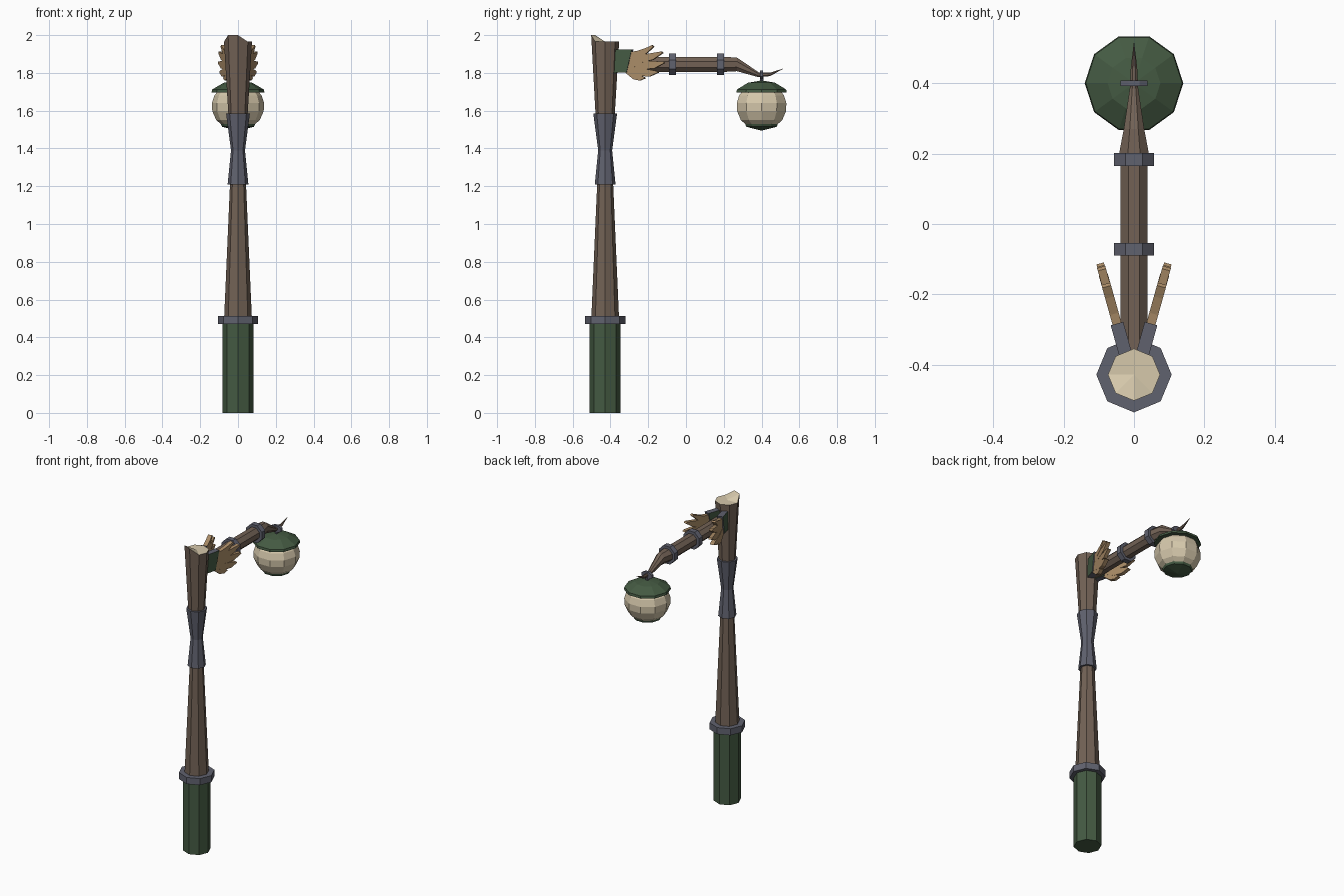
import bpy, bmesh
from math import sin, cos, pi, radians
from mathutils import Vector

if "Cube" in bpy.data.objects:
    bpy.data.objects.remove(bpy.data.objects["Cube"])


def material(name, rgb):
    m = bpy.data.materials.new(name)
    m.diffuse_color = (*rgb, 1)
    m.use_nodes = True
    m.node_tree.nodes["Principled BSDF"].inputs["Base Color"].default_value = m.diffuse_color
    return m


WOOD = material("brown wood", (0.168, 0.121, 0.091))
SLATE = material("slate metal", (0.118, 0.122, 0.158))
GREEN = material("dark green", (0.058, 0.102, 0.055))
CREAM = material("cream", (0.67, 0.58, 0.41))
TAN = material("tan feather", (0.40, 0.26, 0.135))


def finish(name, bm, mats, rule=None):
    """Turn a bmesh into an object; rule picks a material index per face."""
    bmesh.ops.recalc_face_normals(bm, faces=bm.faces)
    bm.normal_update()
    if rule:
        for f in bm.faces:
            f.material_index = rule(f)
    me = bpy.data.meshes.new(name)
    bm.to_mesh(me)
    bm.free()
    for m in mats:
        me.materials.append(m)
    ob = bpy.data.objects.new(name, me)
    bpy.context.collection.objects.link(ob)
    return ob


def loft(name, rings, mats, rule=None):
    """Skin successive rings; a one-point ring closes to a tip, others get caps."""
    bm = bmesh.new()
    vs = [[bm.verts.new(p) for p in r] for r in rings]
    for a, b in zip(vs, vs[1:]):
        n = max(len(a), len(b))
        for i in range(n):
            j = (i + 1) % n
            if len(b) == 1:
                bm.faces.new((a[i], a[j], b[0]))
            elif len(a) == 1:
                bm.faces.new((a[0], b[j], b[i]))
            else:
                bm.faces.new((a[i], a[j], b[j], b[i]))
    for r in (vs[0], vs[-1]):
        if len(r) > 2:
            bm.faces.new(r)
    return finish(name, bm, mats, rule)


def upright(profile, n, cy):
    """Horizontal rings from (radius, z) pairs."""
    return [[(0, cy, z)] if r == 0 else
            [(r * cos(2 * pi * i / n), cy + r * sin(2 * pi * i / n), z) for i in range(n)]
            for r, z in profile]


def along_y(profile, n=8):
    """Rings facing y from (y, z, half width, half height); flats face outward."""
    k = 1 / cos(pi / n)
    return [[(0, y, z)] if w == 0 else
            [(w * k * cos(2 * pi * (i + .5) / n), y, z + h * k * sin(2 * pi * (i + .5) / n))
             for i in range(n)] for y, z, w, h in profile]


PY, LY, AZ = -0.428, 0.40, 1.845   # post y, lantern y, arm height

# Post: green foot, collar, waisted wooden shaft, metal sleeve
loft("post_foot", upright([(.082, 0), (.082, .475)], 8, PY), [GREEN])
loft("foot_collar", upright([(.107, .47), (.107, .513)], 8, PY), [SLATE])
rings = upright([(.073, .51), (.042, 1.22), (.032, 1.39), (.051, 1.58),
                 (.074, 1.965), (0, 1.965)], 8, PY)
for i in (5, 6):                      # splintered corner of the cut end
    x, y, z = rings[4][i]
    rings[4][i] = (x, y, 2.0)
loft("post_shaft", rings, [WOOD, CREAM],
     lambda f: 1 if f.calc_center_median().z > 1.9 else 0)
loft("post_sleeve", upright([(.055, 1.21), (.037, 1.39), (.063, 1.585)], 8, PY), [SLATE])

# Arm with a tapered hooked end, and its two bands
loft("arm", along_y([(-.42, AZ, .039, .04), (.18, AZ, .039, .04)]), [WOOD])
loft("arm_hook", along_y([(.18, AZ, .046, .041), (.27, AZ, .029, .036),
                          (.385, 1.79, .012, .013), (.445, 1.792, .009, .009),
                          (.52, 1.825, 0, 0)]), [WOOD])
for i, y in enumerate((-.072, .183)):
    loft(f"arm_band_{i + 1}", along_y([(y - .018, AZ, .057, .057),
                                       (y + .018, AZ, .057, .057)]), [SLATE])

# Lantern: hanger, roof, globe, bottom cap
loft("hanger_ring", along_y([(LY - .008, 1.79, .039, .022), (LY + .008, 1.79, .039, .022)]),
     [SLATE])
loft("hanger_stem", upright([(.011, 1.74), (.011, 1.80)], 6, LY), [SLATE])
loft("lantern_roof", upright([(.11, 1.695), (.14, 1.697), (.137, 1.712), (.075, 1.748),
                              (0, 1.76)], 10, LY), [GREEN])
loft("lantern_globe", upright([(.08, 1.52), (.115, 1.55), (.136, 1.597), (.138, 1.64),
                               (.125, 1.68), (.105, 1.705)], 10, LY), [CREAM])
loft("lantern_bottom_cap", upright([(.094, 1.538), (.085, 1.515), (0, 1.494)], 10, LY), [GREEN])


# Wings: a splayed bracket and five upswept feathers on each side
def slab(name, outline, thick, side, mats, rule=None):
    """Extrude a (y, z) outline across a plane splayed outward from the post."""
    a = radians(15.6)
    nx, ny = side * cos(a), -sin(a)
    rings = []
    for s in (-thick / 2, thick / 2):
        rings.append([(side * (.05 + .28 * (y + .277)) + nx * s, y + ny * s, z)
                      for y, z in outline])
    return loft(name, rings, mats, rule)


BRACKET = [(-.385, 1.80), (-.31, 1.803), (-.283, 1.925), (-.385, 1.922)]
# base height, tip y, tip z, half width
FEATHERS = [(1.895, -.17, 1.942, .016), (1.88, -.122, 1.908, .019), (1.86, -.112, 1.855, .02),
            (1.835, -.145, 1.805, .019), (1.818, -.215, 1.775, .014)]


def feather(z0, ty, tz, w):
    """Outline of a sagging blade whose point turns upward."""
    y0, dz = -.325, tz - z0
    low, top = [], []
    for t, k in ((0, .8), (.45, 1.1), (.75, .95)):
        y, z = y0 + (ty - y0) * t, z0 + dz * t - .035 * t * (1 - t) * 2
        low.append((y, z - w * k))
        top.append((y, z + w * k))
    return low + [(ty, tz - .003), (ty - .008, tz + .005)] + top[::-1]


for side, label in ((-1, "left"), (1, "right")):
    slab(f"wing_bracket_{label}", BRACKET, .037, side, [SLATE, GREEN],
         lambda f: 1 if abs(f.normal.x) > .8 else 0)
    for i, spec in enumerate(FEATHERS):
        slab(f"feather_{label}_{i + 1}", feather(*spec), .026 - .002 * (i % 3), side, [TAN])
